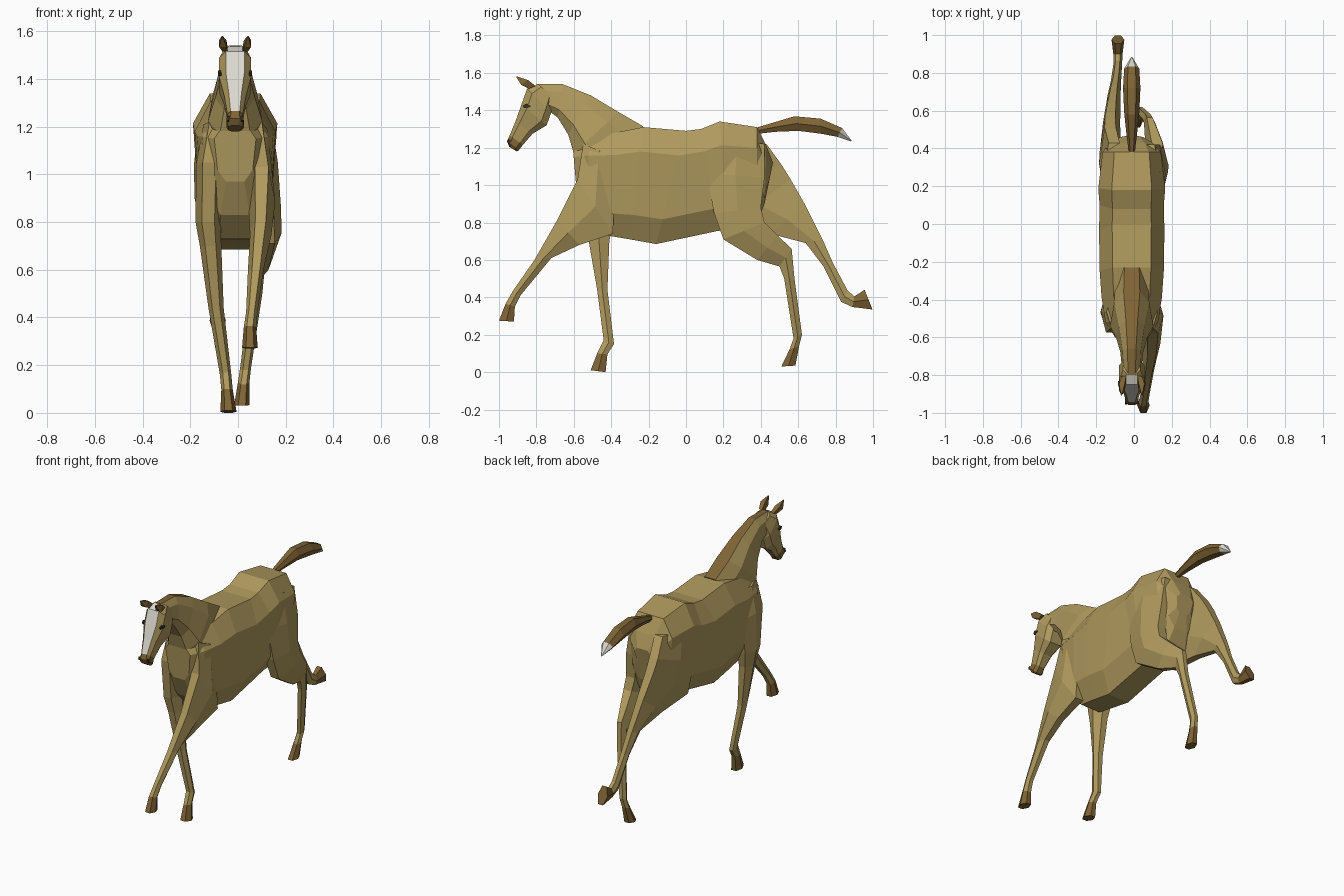
import bpy, bmesh
from math import cos, sin, pi, copysign

CX = -0.012  # the spine sits slightly left of the centre line


def material(name, rgb):
    m = bpy.data.materials.new(name)
    m.diffuse_color = (*rgb, 1)
    return m


COAT = material("coat", (0.43, 0.32, 0.11))
BROWN = material("brown_hair", (0.21, 0.125, 0.035))
DARK = material("dark", (0.04, 0.03, 0.02))
WHITE = material("white", (0.72, 0.70, 0.63))


def loft(name, sections, n=6, mat=COAT, power=1.0, egg=0.0, strip=None):
    """Skin rings given as (front y, front z, back y, back z, x, half width).
    'strip' colours the row of faces that runs along the front edge."""
    def soft(v):
        return copysign(abs(v) ** power, v)

    bm = bmesh.new()
    top = soft(cos(pi / n))
    rings = []
    for y1, z1, y2, z2, x, hw in sections:
        ring = []
        for k in range(n):
            a = (k + 0.5) * 2 * pi / n
            c, s = soft(cos(a)) / top, soft(sin(a))
            ring.append(bm.verts.new((x + s * hw * (1 + egg * c),
                                      (y1 + y2) / 2 + c * (y1 - y2) / 2,
                                      (z1 + z2) / 2 + c * (z1 - z2) / 2)))
        rings.append(ring)
    for r, q in zip(rings, rings[1:]):
        for k in range(n):
            j = (k + 1) % n
            f = bm.faces.new((r[k], r[j], q[j], q[k]))
            f.material_index = 1 if strip and k == n - 1 else 0
    bm.faces.new(rings[0])
    bm.faces.new(rings[-1][::-1])
    bmesh.ops.recalc_face_normals(bm, faces=bm.faces)
    me = bpy.data.meshes.new(name)
    bm.to_mesh(me)
    bm.free()
    me.materials.append(mat)
    if strip:
        me.materials.append(strip)
    ob = bpy.data.objects.new(name, me)
    bpy.context.collection.objects.link(ob)
    return ob


def centred(rows):
    return [(a, b, c, d, CX, hw) for a, b, c, d, hw in rows]


def leg(name, sections):
    loft(name, sections[:-1])
    loft(name + "_hoof", sections[-2:], mat=BROWN)


# Trunk: chest to buttocks, top edge then belly edge
loft("body", centred([
    (-0.605, 1.20, -0.585, 0.97, 0.085),
    (-0.52, 1.25, -0.52, 0.83, 0.135),
    (-0.38, 1.28, -0.42, 0.73, 0.155),
    (-0.23, 1.31, -0.30, 0.71, 0.165),
    (0.00, 1.29, -0.16, 0.685, 0.168),
    (0.08, 1.30, 0.17, 0.755, 0.165),
    (0.18, 1.34, 0.22, 0.76, 0.172),
    (0.38, 1.31, 0.38, 0.80, 0.150),
    (0.43, 1.21, 0.42, 0.90, 0.110),
    (0.465, 1.12, 0.44, 1.00, 0.060)]), n=8, power=0.65, egg=0.15)

# Neck with the mane as a brown strip along the crest
loft("neck_and_mane", centred([
    (-0.23, 1.315, -0.46, 0.95, 0.100),
    (-0.36, 1.39, -0.60, 1.17, 0.110),
    (-0.51, 1.48, -0.63, 1.27, 0.080),
    (-0.66, 1.54, -0.685, 1.36, 0.058),
    (-0.80, 1.54, -0.75, 1.41, 0.050)]), n=8, power=0.75, egg=-0.2, strip=BROWN)

# Head with a white blaze down the face
loft("head", centred([
    (-0.79, 1.54, -0.71, 1.47, 0.048),
    (-0.85, 1.515, -0.72, 1.39, 0.070),
    (-0.88, 1.43, -0.745, 1.32, 0.070),
    (-0.91, 1.345, -0.82, 1.275, 0.048),
    (-0.943, 1.265, -0.872, 1.215, 0.034)]), n=8, power=0.6, strip=WHITE)
loft("muzzle", centred([
    (-0.943, 1.265, -0.872, 1.215, 0.034),
    (-0.957, 1.235, -0.895, 1.185, 0.039),
    (-0.945, 1.205, -0.905, 1.180, 0.030)]), n=8, mat=BROWN, power=0.7)

# Eyes, nostrils and ears on both sides
for side, word in ((-1, "left"), (1, "right")):
    loft(word + "_eye", [
        (-0.872, 1.425, -0.866, 1.412, CX + side * 0.062, 0.006),
        (-0.855, 1.435, -0.850, 1.412, CX + side * 0.066, 0.008),
        (-0.832, 1.425, -0.830, 1.418, CX + side * 0.068, 0.005)], n=4, mat=DARK)
    loft(word + "_nostril", [
        (-0.951, 1.245, -0.935, 1.235, CX + side * 0.029, 0.007),
        (-0.955, 1.225, -0.935, 1.215, CX + side * 0.031, 0.008)], n=4, mat=DARK)
    loft(word + "_ear", [
        (-0.840, 1.515, -0.805, 1.530, CX + side * 0.042, 0.016),
        (-0.880, 1.535, -0.845, 1.562, CX + side * 0.052, 0.022),
        (-0.908, 1.578, -0.904, 1.581, CX + side * 0.054, 0.002)], n=4, mat=BROWN)

# Front legs: left planted, right reaching forward
leg("left_front_leg", [
    (-0.55, 1.22, -0.38, 1.20, -0.095, 0.050),
    (-0.575, 1.05, -0.36, 1.03, -0.120, 0.056),
    (-0.545, 0.80, -0.39, 0.80, -0.125, 0.053),
    (-0.52, 0.70, -0.41, 0.70, -0.115, 0.045),
    (-0.475, 0.44, -0.42, 0.44, -0.092, 0.032),
    (-0.44, 0.17, -0.385, 0.15, -0.052, 0.024),
    (-0.475, 0.10, -0.42, 0.095, -0.046, 0.024),
    (-0.51, 0.01, -0.43, 0.00, -0.040, 0.034)])
leg("right_front_leg", [
    (-0.55, 1.22, -0.38, 1.15, 0.075, 0.050),
    (-0.58, 1.03, -0.39, 0.74, 0.100, 0.056),
    (-0.69, 0.81, -0.57, 0.68, 0.095, 0.045),
    (-0.81, 0.60, -0.72, 0.61, 0.075, 0.033),
    (-0.925, 0.435, -0.885, 0.41, 0.058, 0.024),
    (-0.965, 0.365, -0.915, 0.35, 0.050, 0.026),
    (-1.00, 0.275, -0.92, 0.27, 0.050, 0.033)])

# Hind legs: right under the body, left kicked out behind
leg("right_hind_leg", [
    (0.12, 1.26, 0.42, 1.22, 0.080, 0.058),
    (0.11, 1.06, 0.42, 1.04, 0.105, 0.062),
    (0.15, 0.85, 0.40, 0.88, 0.118, 0.062),
    (0.20, 0.71, 0.42, 0.80, 0.125, 0.058),
    (0.38, 0.60, 0.49, 0.73, 0.105, 0.046),
    (0.50, 0.565, 0.565, 0.66, 0.083, 0.030),
    (0.525, 0.50, 0.58, 0.50, 0.075, 0.027),
    (0.575, 0.18, 0.62, 0.20, 0.032, 0.023),
    (0.553, 0.12, 0.605, 0.14, 0.024, 0.024),
    (0.51, 0.03, 0.585, 0.035, 0.016, 0.032)])
leg("left_hind_leg", [
    (0.11, 1.22, 0.43, 1.22, -0.105, 0.058),
    (0.13, 0.97, 0.51, 1.11, -0.125, 0.060),
    (0.20, 0.77, 0.56, 1.03, -0.127, 0.055),
    (0.45, 0.74, 0.64, 0.89, -0.118, 0.045),
    (0.64, 0.69, 0.73, 0.71, -0.105, 0.034),
    (0.735, 0.565, 0.785, 0.585, -0.095, 0.027),
    (0.83, 0.375, 0.865, 0.435, -0.086, 0.023),
    (0.89, 0.348, 0.90, 0.405, -0.085, 0.024),
    (0.997, 0.335, 0.955, 0.44, -0.085, 0.034)])

# Tail streaming back, with a pale tip
tail = centred([
    (0.37, 1.305, 0.39, 1.275, 0.016),
    (0.47, 1.335, 0.48, 1.285, 0.028),
    (0.58, 1.368, 0.60, 1.290, 0.040),
    (0.72, 1.355, 0.72, 1.275, 0.046),
    (0.835, 1.305, 0.81, 1.258, 0.040),
    (0.885, 1.238, 0.882, 1.234, 0.003)])
loft("tail", tail[:-1], mat=BROWN)
loft("tail_tip", tail[-2:], mat=WHITE)
